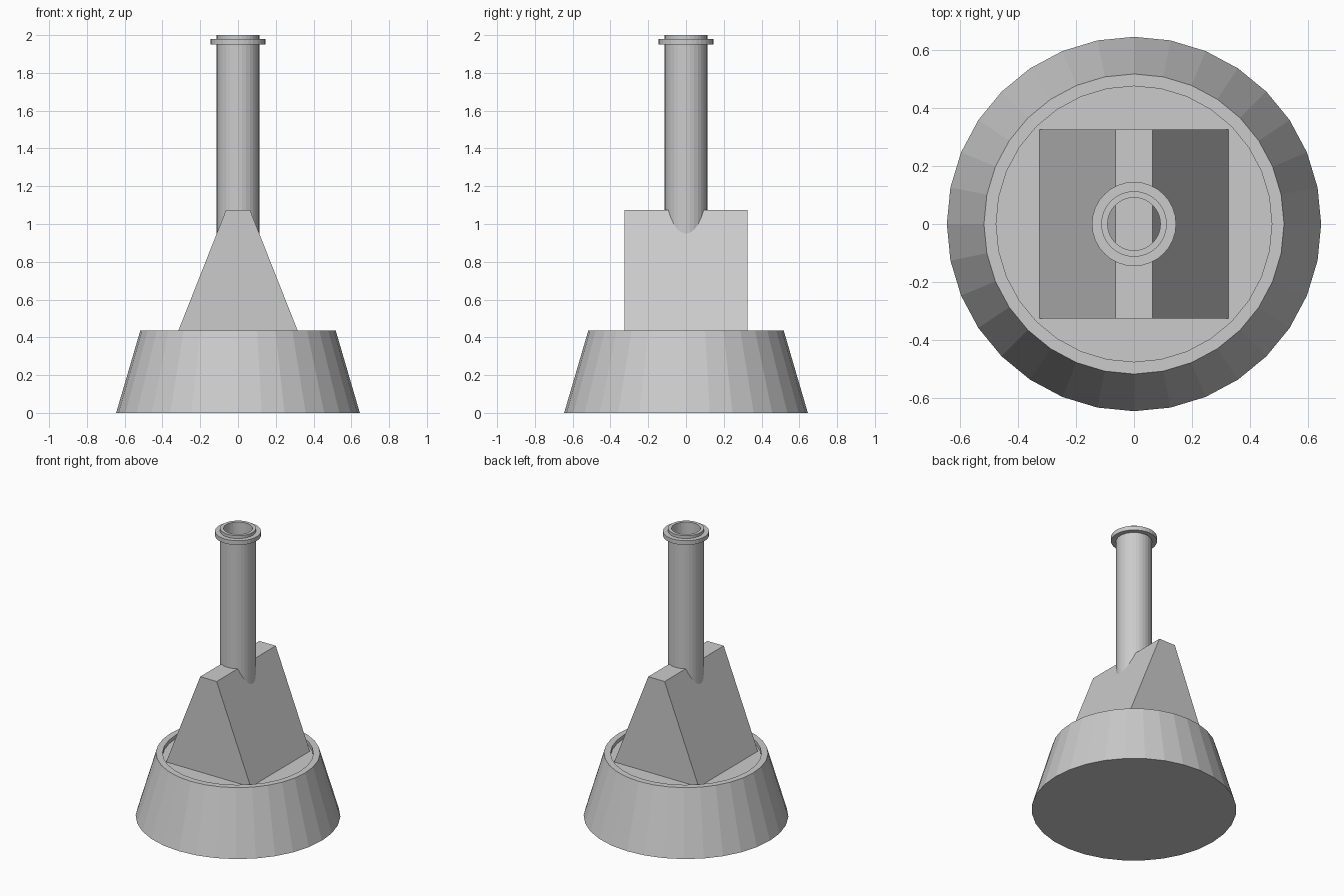
import bpy, bmesh
from math import cos, sin, tau

if "Cube" in bpy.data.objects:
    bpy.data.objects.remove(bpy.data.objects["Cube"])

SIDES = 32


def make_object(name, bm):
    bmesh.ops.recalc_face_normals(bm, faces=bm.faces)
    mesh = bpy.data.meshes.new(name)
    bm.to_mesh(mesh)
    bm.free()
    obj = bpy.data.objects.new(name, mesh)
    bpy.context.collection.objects.link(obj)
    return obj


def lathe(name, profile, closed):
    """Revolve (radius, z) points; closed makes a tube, otherwise ends are capped."""
    bm = bmesh.new()
    rings = [[bm.verts.new((r * cos(tau * i / SIDES), r * sin(tau * i / SIDES), z))
              for i in range(SIDES)] for r, z in profile]
    pairs = list(zip(rings, rings[1:]))
    if closed:
        pairs.append((rings[-1], rings[0]))
    else:
        bm.faces.new(rings[0])
        bm.faces.new(rings[-1])
    for a, b in pairs:
        for i in range(SIDES):
            j = (i + 1) % SIDES
            bm.faces.new((a[i], a[j], b[j], b[i]))
    return make_object(name, bm)


# Tapered base with a shallow recess in the top
lathe("base", [(0.645, 0), (0.517, 0.437), (0.475, 0.437), (0.475, 0.412)], False)

# Wedge-shaped support: trapezoid profile extruded along y
bm = bmesh.new()
front = bm.faces.new([bm.verts.new((x, -0.325, z)) for x, z in
                      [(-0.325, 0.412), (0.325, 0.412), (0.063, 1.075), (-0.063, 1.075)]])
ext = bmesh.ops.extrude_face_region(bm, geom=[front], use_keep_orig=True)
bmesh.ops.translate(bm, vec=(0, 0.65, 0),
                    verts=[v for v in ext["geom"] if isinstance(v, bmesh.types.BMVert)])
make_object("wedge_support", bm)

# Hollow pipe with a collar just below its mouth
lathe("pipe", [(0.113, 0.93), (0.113, 1.95), (0.145, 1.95), (0.145, 1.98),
               (0.113, 1.98), (0.113, 2.0), (0.091, 2.0), (0.091, 0.93)], True)
